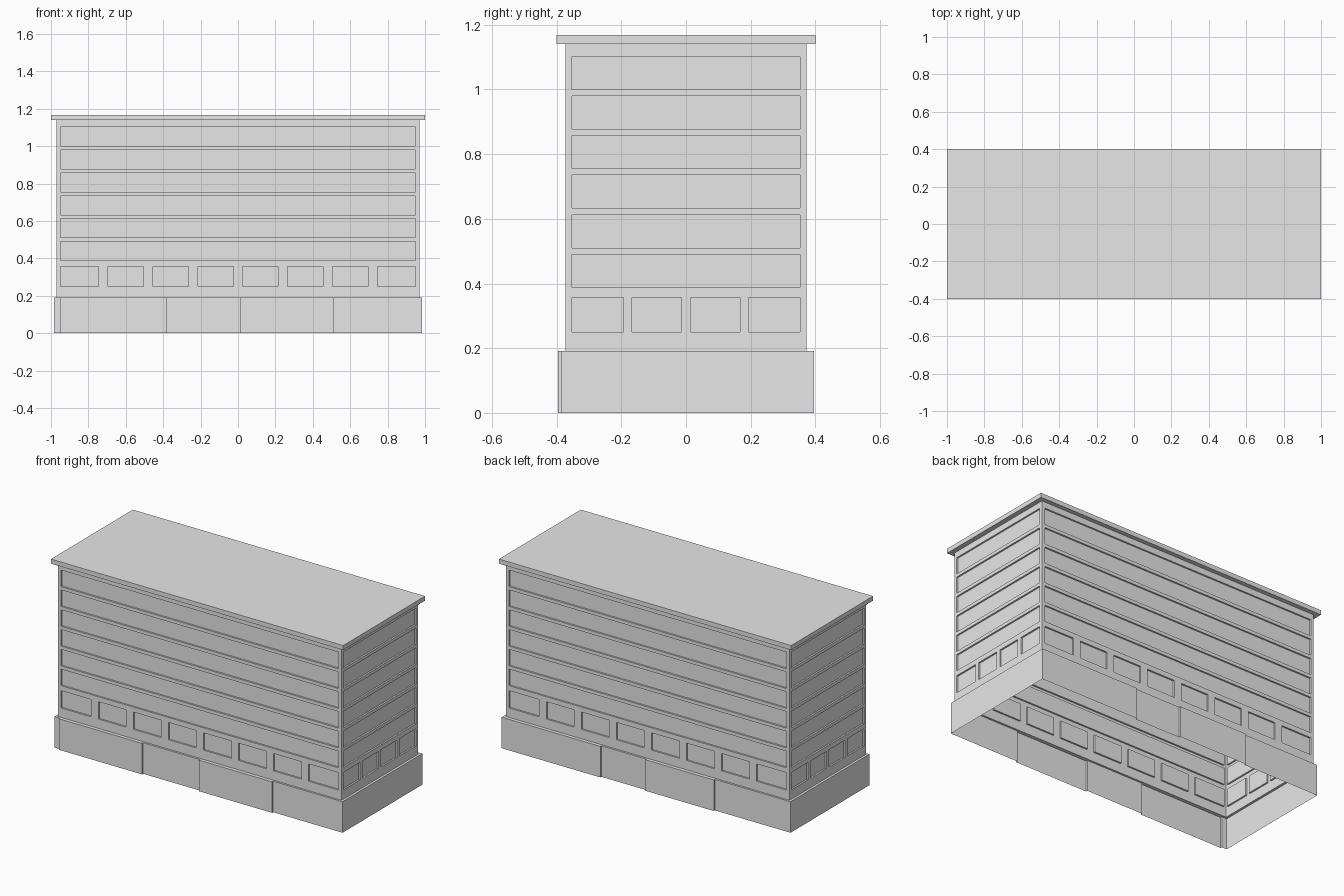
import bpy, bmesh
from math import pi
from mathutils import Matrix, Vector

cube = bpy.data.objects.get("Cube")
if cube:
    bpy.data.objects.remove(cube)

grey = bpy.data.materials.new("plain_grey")
grey.use_nodes = True
grey.diffuse_color = (0.8, 0.8, 0.8, 1)
grey.node_tree.nodes["Principled BSDF"].inputs["Base Color"].default_value = (0.8, 0.8, 0.8, 1)

BODY_X, BODY_Y = 0.97, 0.373
BASE_X, BASE_TOP = 0.985, 0.192
ROOF_LOW, ROOF_HIGH = 1.14, 1.168
RECESS = 0.01


def finish(bm, name):
    bmesh.ops.remove_doubles(bm, verts=bm.verts, dist=0.0001)
    mesh = bpy.data.meshes.new(name)
    bm.to_mesh(mesh)
    bm.free()
    mesh.materials.append(grey)
    obj = bpy.data.objects.new(name, mesh)
    bpy.context.collection.objects.link(obj)
    return obj


def quad(bm, turn, *points):
    bm.faces.new([bm.verts.new(turn @ Vector(p)) for p in points])


def upright(bm, turn, u0, u1, z0, z1, d):
    # Vertical panel at distance d in front of the centre
    quad(bm, turn, (u0, -d, z0), (u1, -d, z0), (u1, -d, z1), (u0, -d, z1))


def opening(bm, turn, u0, u1, z0, z1, d):
    # Recessed pane with its four reveals
    upright(bm, turn, u0, u1, z0, z1, d - RECESS)
    corners = [(u0, z0), (u1, z0), (u1, z1), (u0, z1)]
    for (ua, za), (ub, zb) in zip(corners, corners[1:] + corners[:1]):
        quad(bm, turn, (ua, -d, za), (ub, -d, zb),
             (ub, RECESS - d, zb), (ua, RECESS - d, za))


def wall(bm, turn, half, d, count, gap, inner):
    # Lower row of separate windows, then six continuous bands
    edge = half - 0.02
    span = inner + gap
    mid = [(k - count / 2) * span + gap / 2 for k in range(count)]
    windows = [[u, u + inner] for u in mid]
    windows[0][0], windows[-1][1] = -edge, edge
    rows = [(0.25, 0.357, windows)]
    for floor in range(6):
        z = 0.388 + floor * 0.1225
        rows.append((z, z + 0.102, [[-edge, edge]]))
    z = BASE_TOP
    for z0, z1, spans in rows:
        upright(bm, turn, -half, half, z, z0, d)
        u = -half
        for u0, u1 in spans:
            upright(bm, turn, u, u0, z0, z1, d)
            opening(bm, turn, u0, u1, z0, z1, d)
            u = u1
        upright(bm, turn, u, half, z0, z1, d)
        z = z1
    upright(bm, turn, -half, half, z, ROOF_LOW, d)


# Upper storeys: open shell of four walls
bm = bmesh.new()
for side in range(4):
    turn = Matrix.Rotation(side * pi / 2, 4, "Z")
    if side % 2:
        wall(bm, turn, BODY_Y, BODY_X, 4, 0.027, 0.153)
    else:
        wall(bm, turn, BODY_X, BODY_Y, 8, 0.05, 0.19)
finish(bm, "storey_walls")

# Ground floor: stepped long walls, plain ends and a narrow ledge
NEAR, FAR = 0.385, 0.395
front = [(-0.95, NEAR), (-0.38, FAR), (0.01, NEAR), (0.51, FAR), (BASE_X, NEAR)]
back = [(-0.31, FAR), (0.0, NEAR), (0.467, FAR), (BASE_X, NEAR)]
bm = bmesh.new()
for angle, steps in ((0, front), (pi, back)):
    turn = Matrix.Rotation(angle, 4, "Z")
    u, last = -BASE_X, None
    for end, d in steps:
        upright(bm, turn, u, end, 0, BASE_TOP, d)
        quad(bm, turn, (u, -d, BASE_TOP), (end, -d, BASE_TOP),
             (end, -BODY_Y, BASE_TOP), (u, -BODY_Y, BASE_TOP))
        if last:
            quad(bm, turn, (u, -last, 0), (u, -d, 0),
                 (u, -d, BASE_TOP), (u, -last, BASE_TOP))
        u, last = end, d
for angle, low, high in ((pi / 2, front[-1][1], back[0][1]),
                         (-pi / 2, back[-1][1], front[0][1])):
    turn = Matrix.Rotation(angle, 4, "Z")
    upright(bm, turn, -low, high, 0, BASE_TOP, BASE_X)
    quad(bm, turn, (-BODY_Y, -BASE_X, BASE_TOP), (BODY_Y, -BASE_X, BASE_TOP),
         (BODY_Y, -BODY_X, BASE_TOP), (-BODY_Y, -BODY_X, BASE_TOP))
finish(bm, "ground_floor")

# Flat overhanging roof
bm = bmesh.new()
bmesh.ops.create_cube(bm, size=1)
bmesh.ops.scale(bm, vec=(2, 0.8, ROOF_HIGH - ROOF_LOW), verts=bm.verts)
bmesh.ops.translate(bm, vec=(0, 0, (ROOF_LOW + ROOF_HIGH) / 2), verts=bm.verts)
finish(bm, "roof_slab")
